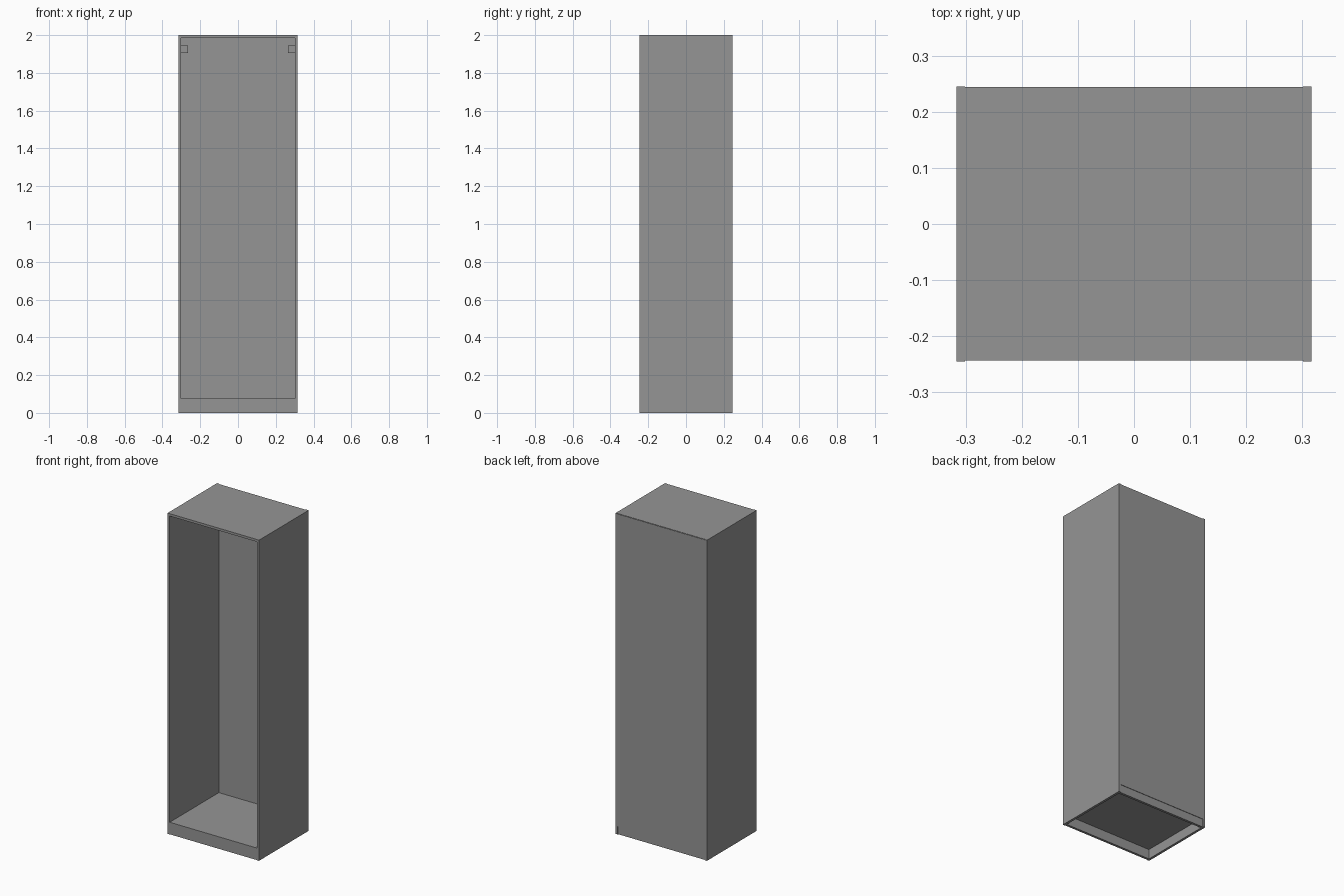
import bpy

# Remove the default cube
cube = bpy.data.objects.get("Cube")
if cube:
    bpy.data.objects.remove(cube, do_unlink=True)

grey = bpy.data.materials.new("board_grey")
grey.use_nodes = True
colour = (0.3, 0.3, 0.3, 1)
grey.diffuse_color = colour
grey.node_tree.nodes["Principled BSDF"].inputs["Base Color"].default_value = colour


def board(name, x, y, z):
    """Box spanning the given (low, high) range on each axis."""
    spans = (x, y, z)
    bpy.ops.mesh.primitive_cube_add(size=1, location=[(a + b) / 2 for a, b in spans])
    obj = bpy.context.object
    obj.name = name
    obj.scale = [b - a for a, b in spans]
    bpy.ops.object.transform_apply(location=False, rotation=False, scale=True)
    obj.data.materials.append(grey)
    return obj


W, D, H = 0.316, 0.245, 2.0      # half width, half depth, height
T = 0.015                        # board thickness
IN = W - T                       # inner half width
FRONT = -D + 0.002               # front edge of inset boards
BACK = D - 0.004                 # inner face of back panel
SHELF = 0.075                    # top of the bottom board

# Carcass boards
board("top_panel", (-IN, IN), (FRONT, BACK), (H - T, H))
board("bottom_panel", (-IN, IN), (FRONT, BACK), (SHELF - T, SHELF))
board("back_panel", (-IN, IN), (BACK, D - 0.001), (0.05, H - 0.002))

# Plinth rails under the bottom board
board("front_plinth", (-IN, IN), (FRONT, FRONT + T), (0, SHELF - T))
board("rear_plinth", (-IN, IN), (BACK - T, BACK), (0, SHELF - T))

# Side boards and the hanging brackets in the upper back corners
for side, s in (("left", 1), ("right", -1)):
    board(side + "_side_panel", sorted((s * IN, s * W)), (-D, D), (0, H))
    board(side + "_hanging_bracket", sorted((s * 0.264, s * IN)),
          (BACK - 0.012, BACK), (1.905, 1.945))
